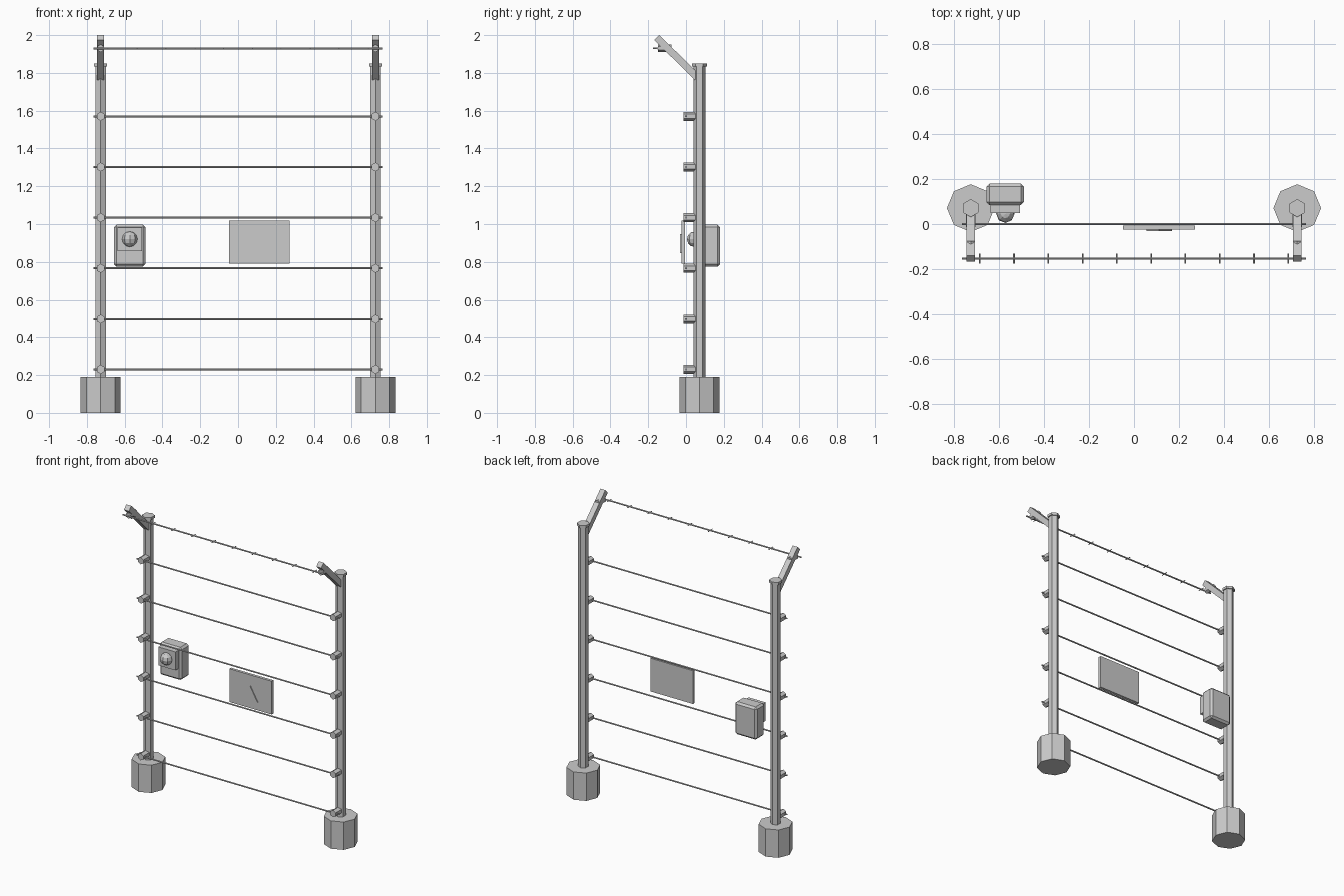
import bpy, bmesh, math
from mathutils import Vector

if "Cube" in bpy.data.objects:
    bpy.data.objects.remove(bpy.data.objects["Cube"])

grey = bpy.data.materials.new("light_grey")
grey.diffuse_color = (0.6, 0.6, 0.6, 1)
grey.use_nodes = True
grey.node_tree.nodes["Principled BSDF"].inputs["Base Color"].default_value = grey.diffuse_color


def finish(name, bm):
    bmesh.ops.recalc_face_normals(bm, faces=bm.faces[:])
    me = bpy.data.meshes.new(name)
    bm.to_mesh(me)
    bm.free()
    me.materials.append(grey)
    ob = bpy.data.objects.new(name, me)
    bpy.context.collection.objects.link(ob)
    return ob


def prism(name, p0, p1, r, sides, up=(0, 0, 1), turn=0.0):
    """Regular prism from p0 to p1, first corner pointing along 'up'."""
    p0, p1 = Vector(p0), Vector(p1)
    axis = (p1 - p0).normalized()
    u = Vector(up)
    u = (u - axis * u.dot(axis)).normalized()
    v = axis.cross(u)
    bm = bmesh.new()
    rings = []
    for p in (p0, p1):
        rings.append([bm.verts.new(p + r * (math.cos(a) * u + math.sin(a) * v))
                      for a in (turn + 2 * math.pi * i / sides for i in range(sides))])
    a, b = rings
    bm.faces.new(a)
    bm.faces.new(b)
    for i in range(sides):
        j = (i + 1) % sides
        bm.faces.new((a[i], a[j], b[j], b[i]))
    return finish(name, bm)


def box(name, lo, hi, bevel=0.0):
    bm = bmesh.new()
    bmesh.ops.create_cube(bm, size=1)
    for v in bm.verts:
        v.co = [(l + h) / 2 + c * (h - l) for l, h, c in zip(lo, hi, v.co)]
    if bevel:
        bmesh.ops.bevel(bm, geom=bm.edges[:], offset=bevel, segments=1, affect='EDGES')
    return finish(name, bm)


PX, PY = 0.727, 0.071
WIRE_Z = [0.23 + 0.268 * i for i in range(6)]
TOP_Y, TOP_Z = -0.153, 1.93

# posts with footings, caps, slanted arms and insulators
for side, x in (("left", -PX), ("right", PX)):
    prism(side + "_footing", (x, PY, 0), (x, PY, 0.19), 0.106, 8, (0, 1, 0))
    prism(side + "_post", (x, PY, 0.18), (x, PY, 1.84), 0.032, 6, (0, 1, 0))
    prism(side + "_post_cap", (x, PY, 1.834), (x, PY, 1.851), 0.04, 6, (0, 1, 0))
    prism(side + "_arm", (x, 0.06, 1.775), (x, -0.154, 1.987), 0.0265, 4,
          (0, 1, 1), math.pi / 4)
    for i, z in enumerate(WIRE_Z):
        prism(f"{side}_insulator_{i + 1}", (x, 0.05, z), (x, -0.013, z), 0.024, 6)
    prism(side + "_arm_insulator", (x, -0.076, TOP_Z), (x, -0.147, TOP_Z), 0.02, 6)

# horizontal wires
for i, z in enumerate(WIRE_Z):
    prism(f"wire_{i + 1}", (-0.765, 0, z), (0.765, 0, z), 0.0055, 6)

# barbed top wire
prism("barbed_wire", (-0.765, TOP_Y, TOP_Z), (0.765, TOP_Y, TOP_Z), 0.0055, 6)
for i in range(10):
    x = -0.687 + i * 1.374 / 9
    prism(f"barb_{i + 1}", (x, TOP_Y - 0.022, TOP_Z), (x, TOP_Y + 0.022, TOP_Z), 0.0035, 4)

# sign panel with a thin triangular plate
box("sign_panel", (-0.048, -0.025, 0.792), (0.272, -0.006, 1.019))
prism("sign_plate", (0.112, -0.02, 0.88), (0.112, -0.031, 0.88), 0.066, 3)

# control box with front plate and dome
box("control_box", (-0.656, 0.084, 0.774), (-0.491, 0.18, 0.997), 0.013)
box("control_box_plate", (-0.638, 0.05, 0.856), (-0.508, 0.09, 0.982))
bm = bmesh.new()
bmesh.ops.create_uvsphere(bm, u_segments=8, v_segments=6, radius=0.041)
bmesh.ops.translate(bm, verts=bm.verts[:], vec=(-0.573, 0.046, 0.92))
finish("signal_dome", bm)
